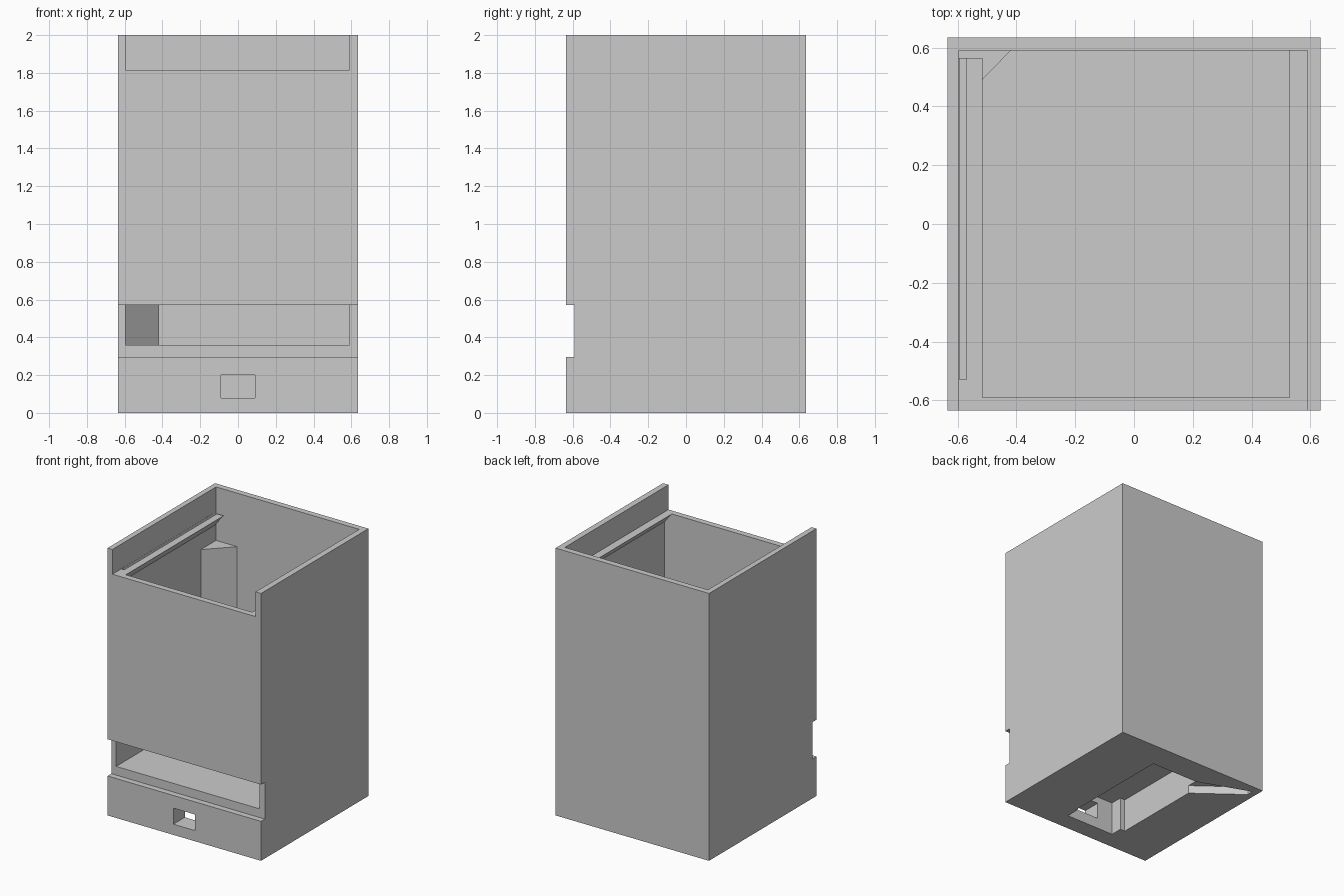
import bpy, bmesh
from mathutils import Vector

cube = bpy.data.objects.get("Cube")
if cube:
    bpy.data.objects.remove(cube, do_unlink=True)

grey = bpy.data.materials.new("light_grey_plastic")
grey.use_nodes = True
COLOUR = (0.6, 0.6, 0.6, 1)
grey.diffuse_color = COLOUR
grey.node_tree.nodes["Principled BSDF"].inputs["Base Color"].default_value = COLOUR

HALF, TOP = 0.635, 2.0
IN_L, IN_R, IN_Y = -0.595, 0.59, 0.59    # inner wall faces
FLOOR, LID = 0.36, 1.815


def prism(name, outline, direction):
    """Extrude a closed outline of 3D points along a direction."""
    bm = bmesh.new()
    face = bm.faces.new([bm.verts.new(p) for p in outline])
    ext = bmesh.ops.extrude_face_region(bm, geom=[face])
    moved = [g for g in ext["geom"] if isinstance(g, bmesh.types.BMVert)]
    bmesh.ops.translate(bm, verts=moved, vec=Vector(direction))
    bmesh.ops.recalc_face_normals(bm, faces=bm.faces)
    mesh = bpy.data.meshes.new(name)
    bm.to_mesh(mesh)
    bm.free()
    mesh.materials.append(grey)
    obj = bpy.data.objects.new(name, mesh)
    bpy.context.collection.objects.link(obj)
    return obj


def upright(name, outline, z0, z1):
    return prism(name, [(x, y, z0) for x, y in outline], (0, 0, z1 - z0))


def box(name, x0, x1, y0, y1, z0, z1):
    return upright(name, [(x0, y0), (x1, y0), (x1, y1), (x0, y1)], z0, z1)


def cut(target, cutter):
    """Subtract the cutter from the target, then discard it."""
    cutter.hide_render = True
    mod = target.modifiers.new("cut", "BOOLEAN")
    mod.operation, mod.solver, mod.object = "DIFFERENCE", "EXACT", cutter
    bpy.context.view_layer.objects.active = target
    bpy.ops.object.modifier_apply(modifier=mod.name)
    bpy.data.objects.remove(cutter, do_unlink=True)


# Housing: open box with a thick base
housing = box("housing", -HALF, HALF, -HALF, HALF, 0, TOP)
cut(housing, box("cavity", IN_L, IN_R, -IN_Y, IN_Y, FLOOR, TOP + 0.1))

# Lid opening at the top of the front, and the full-width slot below
cut(housing, box("lid_opening", IN_L, IN_R, -0.8, -0.5, LID, TOP + 0.1))
cut(housing, box("front_slot", -0.8, 0.8, -0.8, -IN_Y, 0.295, 0.57))

# Electronics pocket under the base, with a narrower front bay
cut(housing, box("pocket", -0.26, 0.19, -0.41, 0.435, -0.1, 0.25))
cut(housing, box("front_bay", -0.22, 0.18, -0.5, -0.4, -0.1, 0.25))
cut(housing, box("port", -0.09, 0.09, -0.8, -0.45, 0.08, 0.2))

# Cable channel from the pocket to the back corner
channel = [(-0.2, 0.435), (-0.2, 0.27), (-0.26, 0.28), (-0.59, 0.53), (-0.585, 0.58)]
cut(housing, upright("cable_channel", channel, -0.1, 0.06))

# Cable conduit filling the back corner
upright("corner_conduit", [(IN_L, 0.41), (-0.42, IN_Y), (IN_L, IN_Y)], FLOOR, 1.6)


# Lid rails with sloped undersides
def rail(name, wall, edge, y1):
    drop = abs(edge - wall) * 1.2
    profile = [(wall, -IN_Y, LID), (edge, -IN_Y, LID), (wall, -IN_Y, LID - drop)]
    return prism(name, profile, (0, y1 + IN_Y, 0))


rail("left_lid_rail", IN_R, 0.53, IN_Y)
right_rail = rail("right_lid_rail", IN_L, -0.515, 0.565)
cut(right_rail, box("wire_groove", -0.594, -0.57, -0.53, 0.6, LID - 0.03, LID + 0.1))
